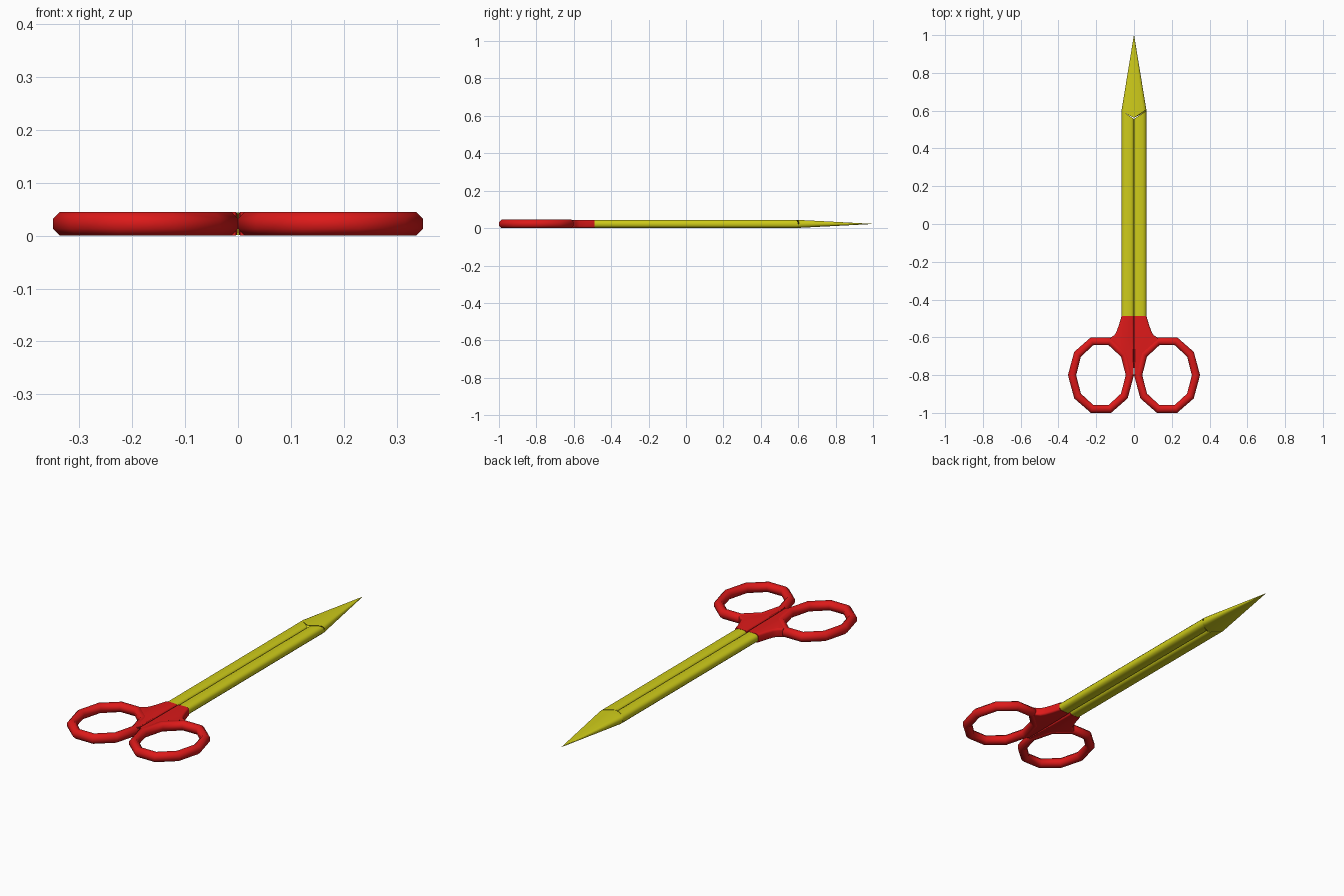
import bpy, bmesh
from math import cos, sin, pi, radians

if "Cube" in bpy.data.objects:
    bpy.data.objects.remove(bpy.data.objects["Cube"])

ZC = 0.0225  # mid height


def material(name, color):
    m = bpy.data.materials.new(name)
    m.diffuse_color = color
    m.use_nodes = True
    m.node_tree.nodes["Principled BSDF"].inputs["Base Color"].default_value = m.diffuse_color
    return m


red = material("red_plastic", (0.72, 0.01, 0.01, 1))
yellow = material("yellow_metal", (0.62, 0.60, 0.01, 1))


def finish(bm, name, mat, angle=50):
    bmesh.ops.recalc_face_normals(bm, faces=bm.faces)
    me = bpy.data.meshes.new(name)
    bm.to_mesh(me)
    bm.free()
    ob = bpy.data.objects.new(name, me)
    bpy.context.collection.objects.link(ob)
    me.materials.append(mat)
    bpy.ops.object.select_all(action='DESELECT')
    bpy.context.view_layer.objects.active = ob
    ob.select_set(True)
    bpy.ops.object.shade_smooth_by_angle(angle=radians(angle))
    return ob


def loft(sections, name, mat, cyclic=False, angle=50):
    bm = bmesh.new()
    rings = [[bm.verts.new(p) for p in s] for s in sections]
    n = len(rings[0])
    pairs = list(zip(rings, rings[1:])) + ([(rings[-1], rings[0])] if cyclic else [])
    for a, b in pairs:
        for i in range(n):
            j = (i + 1) % n
            bm.faces.new((a[i], a[j], b[j], b[i]))
    if not cyclic:
        bm.faces.new(rings[0])
        bm.faces.new(rings[-1])
    return finish(bm, name, mat, angle)


# rounded bar profile (x, z offset from mid height)
half = [(0.0005, 0.009), (0.006, 0.017), (0.015, 0.021),
        (0.047, 0.021), (0.058, 0.017), (0.065, 0.009)]
bar = half + [(x, -z) for x, z in reversed(half)]


def slant(x):
    return 0.556 + 0.66 * abs(x)


for s, side in ((-1, "left"), (1, "right")):
    # blade bar, cut at a slant
    loft([[(s * x, -0.49, ZC + z) for x, z in bar],
          [(s * x, slant(x), ZC + z) for x, z in bar]], side + "_blade_bar", yellow)

    # finger ring: ten-sided loop with octagonal section
    ring = []
    for i in range(10):
        a = 2 * pi * i / 10
        sec = []
        for k in range(8):
            b = pi / 8 + k * pi / 4
            r, z = 0.0235 * cos(b), 0.0243 * sin(b)
            sec.append((s * (0.175 + (0.153 + r) * cos(a)),
                        -0.8 + (0.188 + r) * sin(a), ZC + z))
        ring.append(sec)
    loft(ring, side + "_finger_ring", red, cyclic=True)

    # handle web joining the blade to the ring
    web = [(0.0005, -0.488), (0.066, -0.488), (0.080, -0.535), (0.092, -0.568),
           (0.103, -0.588), (0.122, -0.60), (0.128, -0.622), (0.052, -0.69),
           (0.023, -0.80), (0.004, -0.80), (0.0005, -0.75)]
    bm = bmesh.new()
    f = bm.faces.new([bm.verts.new((s * x, y, ZC - 0.0220)) for x, y in web])
    ex = bmesh.ops.extrude_face_region(bm, geom=[f])
    top = [v for v in ex["geom"] if isinstance(v, bmesh.types.BMVert)]
    bmesh.ops.translate(bm, verts=top, vec=(0, 0, 0.044))
    # round only the long seam and outer flank
    rim = []
    for e in bm.edges:
        p, q = e.verts
        flat = abs(p.co.z - q.co.z) < 1e-6
        seam = max(abs(p.co.x), abs(q.co.x)) < 0.001
        flank = min(abs(p.co.x), abs(q.co.x)) > 0.06 and max(abs(p.co.x), abs(q.co.x)) < 0.123
        if flat and (seam or flank):
            rim.append(e)
    bmesh.ops.bevel(bm, geom=rim, offset=0.010, segments=3, profile=0.5, affect='EDGES')
    finish(bm, side + "_handle_web", red)

# crossing blade tips: one over, one under, each a half-height point
tip = [(-0.065, 0.0), (-0.065, 0.009), (-0.058, 0.017), (-0.047, 0.021), (0.0, 0.021),
       (0.047, 0.021), (0.058, 0.017), (0.065, 0.009), (0.065, 0.0)]
for s, name in ((1, "upper_blade_tip"), (-1, "lower_blade_tip")):
    secs = [[(s * x, slant(x) + (0.006 if x >= 0 else 0), ZC + s * z) for x, z in tip],
            [(s * x, 0.607, ZC + s * z) for x, z in tip],
            [(s * x * 0.008, 1.0, ZC + s * z * 0.02) for x, z in tip]]
    loft(secs, name, yellow)
